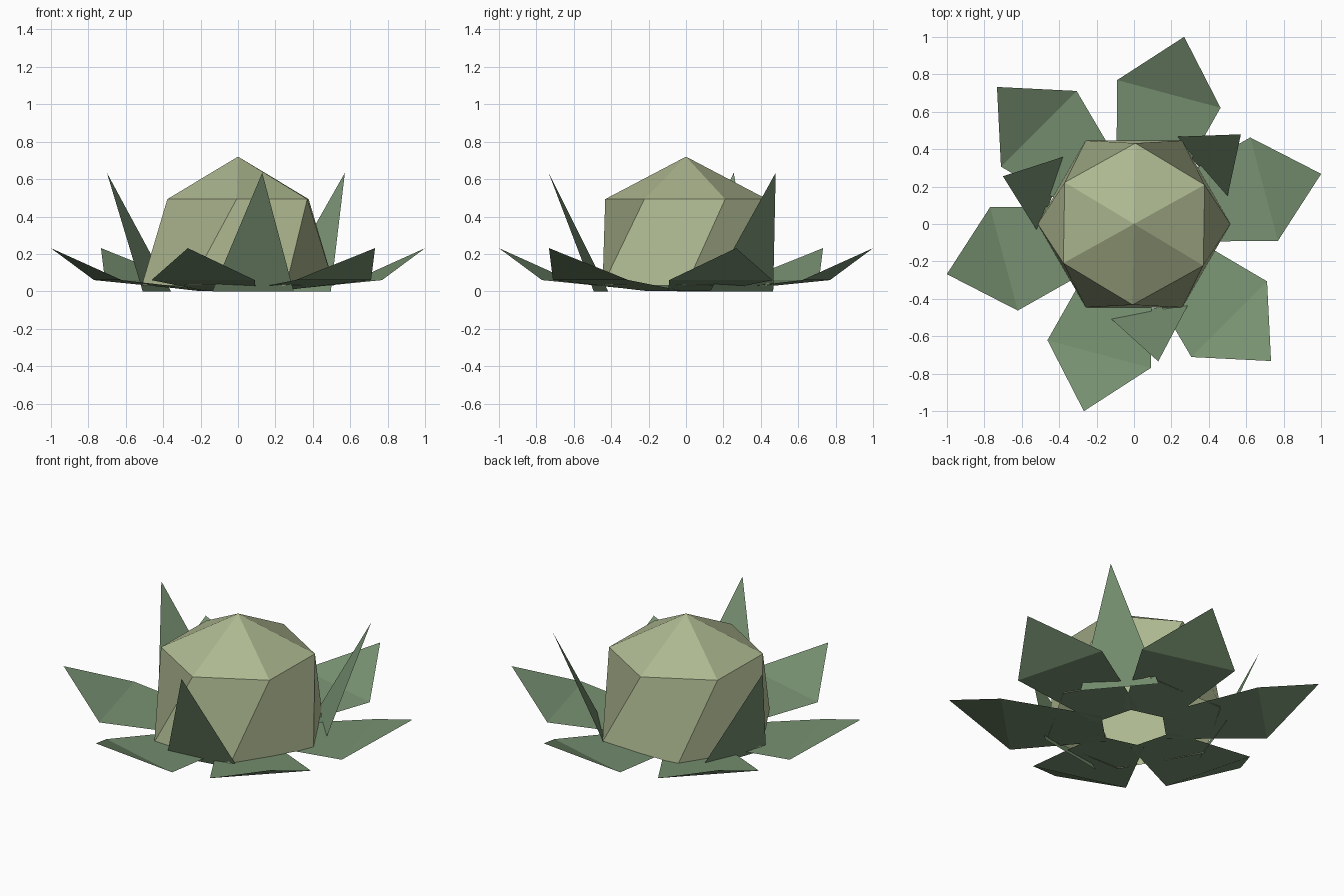
import bpy
from math import sin, cos, radians

if "Cube" in bpy.data.objects:
    bpy.data.objects.remove(bpy.data.objects["Cube"])


def material(name, color):
    m = bpy.data.materials.new(name)
    m.diffuse_color = (*color, 1)
    m.use_nodes = True
    m.node_tree.nodes["Principled BSDF"].inputs["Base Color"].default_value = m.diffuse_color
    return m


def build(name, verts, faces, mat):
    me = bpy.data.meshes.new(name)
    me.from_pydata(verts, [], faces)
    me.materials.append(mat)
    ob = bpy.data.objects.new(name, me)
    bpy.context.collection.objects.link(ob)
    return ob


def ring(radius, z, start):
    return [(radius * cos(radians(start + 60 * k)),
             radius * sin(radians(start + 60 * k)), z) for k in range(6)]


head_mat = material("head_green", (0.42, 0.48, 0.28))
leaf_mat = material("leaf_green", (0.19, 0.29, 0.17))

# Head: twisted six-sided barrel, open underneath, with a pointed cap
verts = ring(0.515, 0.03, 0) + ring(0.432, 0.493, 29) + [(0, 0, 0.72)]
faces = []
for k in range(6):
    n = (k + 1) % 6
    faces.append((6 + k, k, n, 6 + n))
    faces.append((6 + k, 6 + n, 12))
build("head", verts, faces, head_mat)

# Outer leaves: flat blade widening outwards, with a raised pointed tip
outer = [(0.17, -0.144, 0.003), (0.72, -0.286, 0.06), (0.72, 0.286, 0.06),
         (0.17, 0.144, 0.003), (1.036, 0, 0.231)]
for k in range(6):
    leaf = build(f"outer_leaf_{k + 1}", outer, [(0, 1, 2, 3), (1, 4, 2)], leaf_mat)
    leaf.rotation_euler.z = radians(15 + 60 * k)

# Inner leaves: three upright triangles leaning outwards
inner = [(0.462, -0.221, 0), (0.462, 0.221, 0), (0.746, 0, 0.634)]
for k in range(3):
    leaf = build(f"inner_leaf_{k + 1}", inner, [(0, 2, 1)], leaf_mat)
    leaf.rotation_euler.z = radians(40 + 120 * k)
